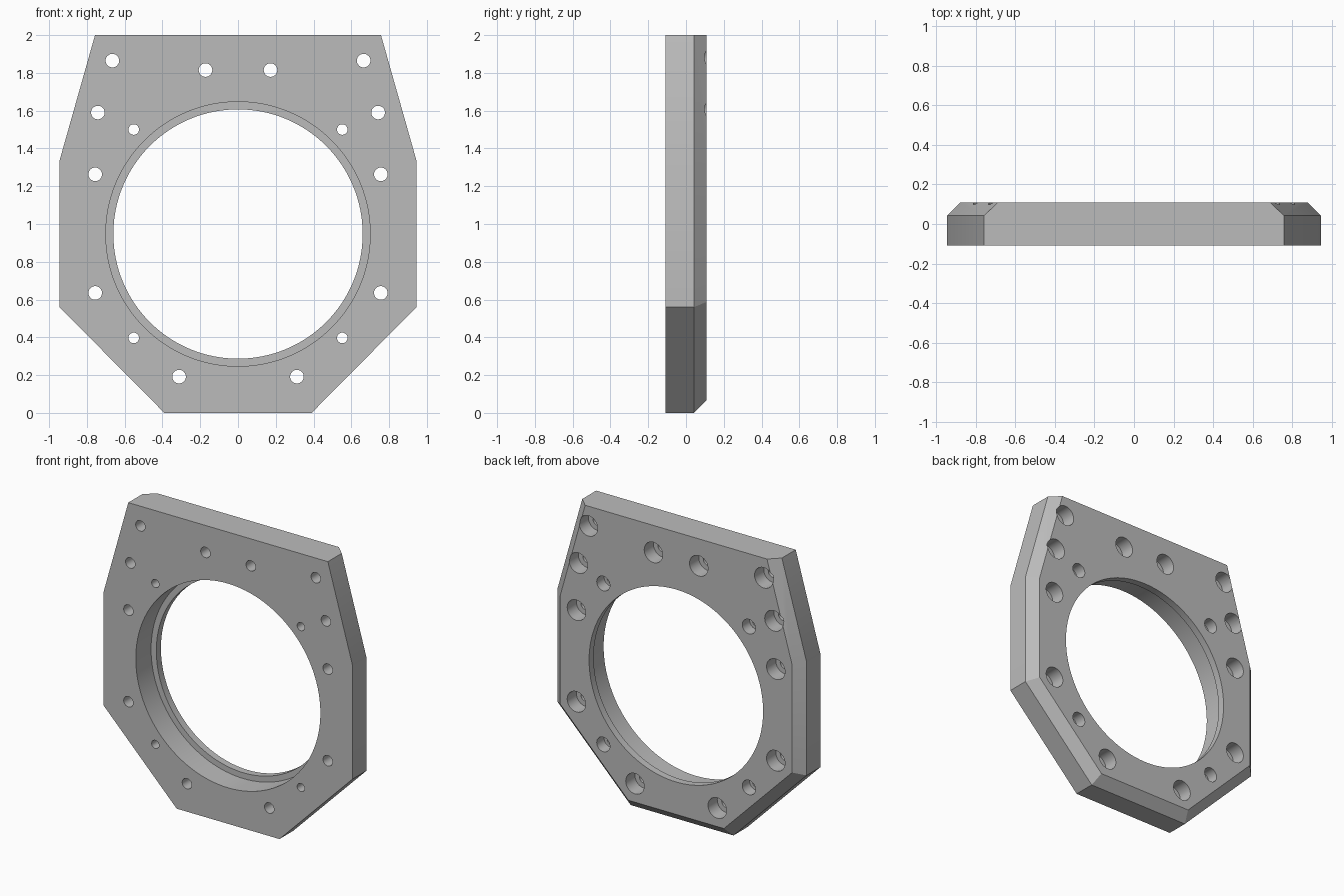
import bpy, bmesh, math
from mathutils import Vector

if "Cube" in bpy.data.objects:
    bpy.data.objects.remove(bpy.data.objects["Cube"], do_unlink=True)

FRONT, BACK = -0.1075, 0.1075
CHAMFER = 0.065
CENTRE_Z = 0.947

grey = bpy.data.materials.new("plain grey")
grey.use_nodes = True
colour = (0.5, 0.5, 0.5, 1)
grey.diffuse_color = colour
grey.node_tree.nodes["Principled BSDF"].inputs["Base Color"].default_value = colour


def make_object(name, bm):
    bmesh.ops.recalc_face_normals(bm, faces=bm.faces)
    mesh = bpy.data.meshes.new(name)
    bm.to_mesh(mesh)
    bm.free()
    mesh.materials.append(grey)
    obj = bpy.data.objects.new(name, mesh)
    bpy.context.collection.objects.link(obj)
    return obj


def inset_outline(points, distances):
    """Move each edge of a counter-clockwise outline inwards by its own distance."""
    n = len(points)
    lines = []
    for i in range(n):
        d = (points[(i + 1) % n] - points[i]).normalized()
        normal = Vector((-d.y, d.x))
        lines.append((normal, normal.dot(points[i]) + distances[i]))
    result = []
    for i in range(n):
        (a, p), (b, q) = lines[i - 1], lines[i]
        det = a.x * b.y - a.y * b.x
        result.append(Vector(((p * b.y - q * a.y) / det, (a.x * q - b.x * p) / det)))
    return result


def add_stepped_bore(bm, x, z, profile, segments):
    """Closed turned cutter along y; profile lists (radius, y)."""
    rings = []
    for radius, y in profile:
        rings.append([bm.verts.new((x + radius * math.cos(t), y, z + radius * math.sin(t)))
                      for t in (2 * math.pi * i / segments for i in range(segments))])
    for low, high in zip(rings, rings[1:]):
        for i in range(segments):
            j = (i + 1) % segments
            bm.faces.new((low[i], low[j], high[j], high[i]))
    bm.faces.new(rings[0])
    bm.faces.new(rings[-1])


# Plate: eight-sided outline, back edges chamfered everywhere but the top
half = [(0.39, 0), (0.945, 0.56), (0.945, 1.335), (0.757, 2)]
outline = [Vector(p) for p in half] + [Vector((-x, z)) for x, z in reversed(half)]
insets = [CHAMFER] * len(outline)
insets[len(half) - 1] = 0
sections = [(outline, FRONT), (outline, BACK - CHAMFER), (inset_outline(outline, insets), BACK)]
bm = bmesh.new()
rings = [[bm.verts.new((p.x, y, p.y)) for p in points] for points, y in sections]
for low, high in zip(rings, rings[1:]):
    for i in range(len(low)):
        j = (i + 1) % len(low)
        bm.faces.new((low[i], low[j], high[j], high[i]))
bm.faces.new(rings[0])
bm.faces.new(rings[-1])
plate = make_object("mounting_plate", bm)

# Cutters: central bore with a lip at the back, and counterbored screw holes
bm = bmesh.new()
lip = 0.058
add_stepped_bore(bm, 0, CENTRE_Z, [(0.70, -0.2), (0.70, lip), (0.66, lip), (0.66, 0.2)], 128)
large = [(0.665, 1.865), (0.742, 1.59), (0.756, 1.263), (0.756, 0.635), (0.312, 0.192), (0.172, 1.815)]
small = [(0.552, 1.5), (0.552, 0.397)]
for places, inner, outer, depth in ((large, 0.036, 0.07, 0.1), (small, 0.028, 0.05, 0.08)):
    floor = BACK - depth
    profile = [(inner, -0.2), (inner, floor), (outer, floor), (outer, 0.2)]
    for x, z in places:
        for side in (-1, 1):
            add_stepped_bore(bm, side * x, z, profile, 32)
cutter = make_object("hole_cutters", bm)
cutter.hide_render = True

# Cut the holes, then discard the cutters
cut = plate.modifiers.new("holes", "BOOLEAN")
cut.operation = "DIFFERENCE"
cut.solver = "EXACT"
cut.object = cutter
bpy.ops.object.select_all(action="DESELECT")
plate.select_set(True)
bpy.context.view_layer.objects.active = plate
bpy.ops.object.modifier_apply(modifier=cut.name)
bpy.data.objects.remove(cutter, do_unlink=True)
bpy.ops.object.shade_smooth_by_angle(angle=math.radians(30))
